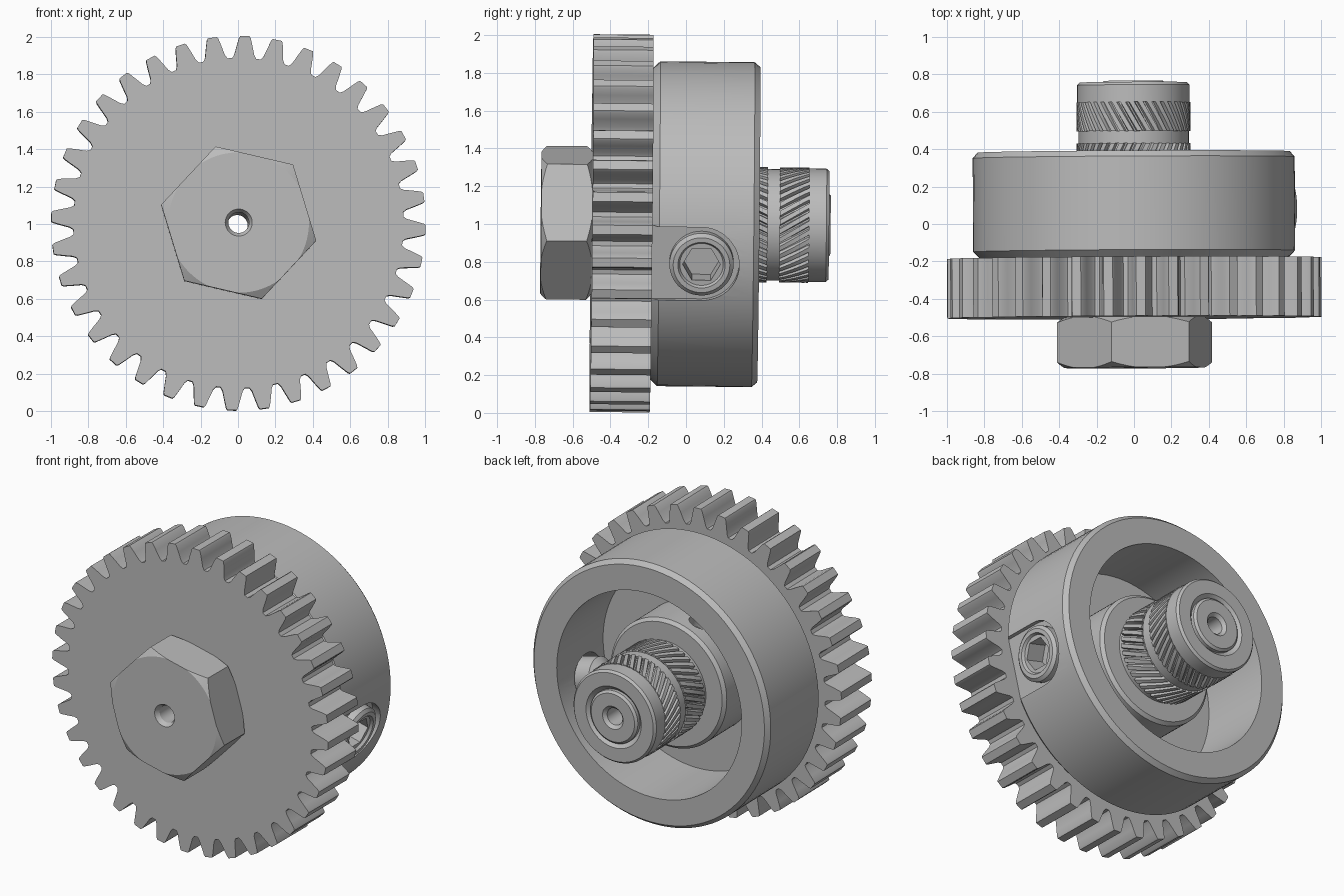
import bpy, bmesh
from math import cos, sin, pi, radians
from mathutils import Matrix

if "Cube" in bpy.data.objects:
    bpy.data.objects.remove(bpy.data.objects["Cube"])

steel = bpy.data.materials.new("grey_steel")
steel.use_nodes = True
steel.diffuse_color = (0.5, 0.5, 0.5, 1)
steel.node_tree.nodes["Principled BSDF"].inputs["Base Color"].default_value = (0.5, 0.5, 0.5, 1)

# Main axis runs along y, with a very slight tilt
FRAME = Matrix.Translation((0, 0, 1)) @ Matrix.Rotation(0.005, 4, 'Z') @ Matrix.Rotation(-0.01, 4, 'X')
SCREW_ANGLE = -14.6


def loft(name, rings, matrix=FRAME, closed=False):
    """Bridge rings of points; cap the ends, or join last to first."""
    bm = bmesh.new()
    loops = [[bm.verts.new(p) for p in ring] for ring in rings]
    n = len(loops[0])
    pairs = list(zip(loops, loops[1:]))
    if closed:
        pairs.append((loops[-1], loops[0]))
    else:
        bm.faces.new(loops[0])
        bm.faces.new(loops[-1])
    for a, b in pairs:
        for i in range(n):
            j = (i + 1) % n
            bm.faces.new((a[i], a[j], b[j], b[i]))
    bmesh.ops.recalc_face_normals(bm, faces=bm.faces)
    mesh = bpy.data.meshes.new(name)
    bm.to_mesh(mesh)
    bm.free()
    mesh.materials.append(steel)
    obj = bpy.data.objects.new(name, mesh)
    obj.matrix_world = matrix
    bpy.context.collection.objects.link(obj)
    return obj


def circle(r, y, n=96):
    return [(r * cos(2 * pi * i / n), y, r * sin(2 * pi * i / n)) for i in range(n)]


def polar(pairs, y, turn=0):
    """Ring from (angle in degrees, radius) pairs."""
    return [(r * cos(radians(a) + turn), y, r * sin(radians(a) + turn)) for a, r in pairs]


def lathe(name, profile, matrix=FRAME, closed=True, n=96):
    return loft(name, [circle(r, y, n) for r, y in profile], matrix, closed)


def radial(angle, y):
    """Frame whose y axis points outward from the main axis."""
    return (FRAME @ Matrix.Translation((0, y, 0)) @ Matrix.Rotation(-radians(angle), 4, 'Y')
            @ Matrix.Rotation(-pi / 2, 4, 'Z'))


def boolean(obj, tool, operation='DIFFERENCE'):
    bpy.context.view_layer.update()
    mod = obj.modifiers.new("cut", 'BOOLEAN')
    mod.operation, mod.solver, mod.object = operation, 'EXACT', tool
    bpy.context.view_layer.objects.active = obj
    bpy.ops.object.modifier_apply(modifier=mod.name)
    bpy.data.objects.remove(tool)


# Spur gear with 36 teeth
half = [(-4.2, .882), (-3.4, .9), (-2.5, .95), (-1.8, .99), (-1.4, 1.0)]
tooth = half + [(-a, r) for a, r in reversed(half)]
outline = [(10 * k - 2 + a, r) for k in range(36) for a, r in tooth]
gear = loft("gear", [polar(outline, -.5), polar(outline, -.182)])
boolean(gear, lathe("bore_cutter", [(.2, -.6), (.2, 0)], closed=False))

# Hexagonal bolt head, chamfered on both sides, with a centre hole
hexagon = [(60 * k - 13.1, .425) for k in range(6)]
head = loft("bolt_head", [polar(hexagon, -.8), polar(hexagon, -.45)])
boolean(head, lathe("chamfer_tool", [(.055, -.74), (.072, -.768), (.375, -.768), (.43, -.735),
                                     (.43, -.53), (.375, -.498), (.055, -.498)]), 'INTERSECT')

# Hollow drum with an inner hub
drum = lathe("drum", [(.26, -.185), (.82, -.185), (.86, -.145), (.86, .355), (.835, .385), (.67, .385),
                      (.67, -.1), (.42, -.1), (.42, .18), (.4, .2), (.26, .2)])

# Pocket in the drum wall, open towards the gear, and the screw bore
at_screw = radial(SCREW_ANGLE, .08)
pocket = [(90 + 7.5 * i, .2) for i in range(25)]
ring = polar(pocket, 0)
ring += [(.5, 0, -.2), (.5, 0, .2)]
boolean(drum, loft("pocket_cutter", [[(x, y, z) for x, _, z in ring] for y in (.8, 1.1)], at_screw))
boolean(drum, lathe("screw_bore_cutter", [(.145, .55), (.145, 1)], at_screw, False, 48))
for angle in (SCREW_ANGLE, 110):
    boolean(drum, lathe("hub_hole_cutter", [(.065, .33), (.065, .5)], radial(angle, .06), False, 32))

# Set screw with a raised collar and a hexagonal socket
screw = lathe("set_screw", [(.08, .55), (.12, .58), (.12, .78), (.17, .78), (.17, .845), (.15, .862),
                            (.125, .862), (.115, .845)], at_screw, False, 48)
socket = [(60 * k, .1) for k in range(6)]
boolean(screw, loft("socket_cutter", [polar(socket, .72), polar(socket, 1)], at_screw))

# Hollow threaded shaft with a stepped end
lathe("shaft", [(.055, -.49), (.283, -.49), (.283, .43), (.295, .43), (.295, .495), (.283, .495),
                (.283, .65), (.3, .65), (.3, .742), (.287, .757), (.2, .757), (.172, .73),
                (.172, .752), (.157, .765), (.075, .765), (.055, .745)])


# Helical knurled bands
def knurl(name, y0, y1, twist, count=40):
    pitch = 360 / count
    rib = [(0, .305), (.55, .305), (.68, .283), (.88, .283)]
    shape = [((k + f) * pitch, r) for k in range(count) for f, r in rib]
    core = [(a, .25) for a, _ in shape]
    rings = [polar(shape, y0 + (y1 - y0) * i / 6, twist * i / 6) for i in range(7)]
    loft(name, rings + [polar(core, y1, twist), polar(core, y0)], closed=True)


knurl("knurl_inner", .24, .43, -.3)
knurl("knurl_outer", .495, .65, .3)

# Smooth shading with sharp edges kept
for obj in bpy.context.scene.objects:
    obj.select_set(obj.type == 'MESH')
bpy.context.view_layer.objects.active = gear
bpy.ops.object.shade_smooth_by_angle(angle=radians(25))
